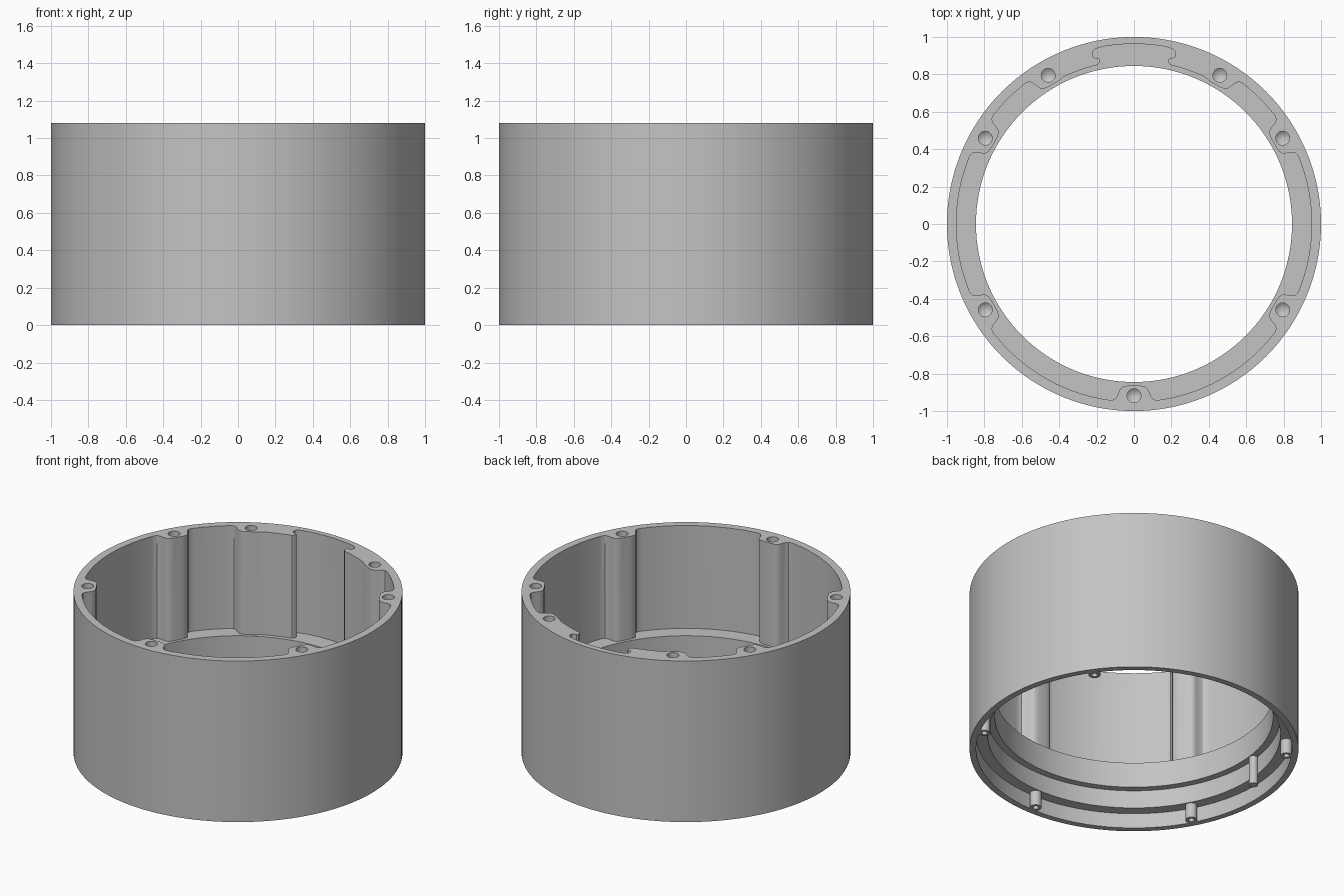
import bpy, bmesh, math
from math import sin, cos, radians, pi

if "Cube" in bpy.data.objects:
    bpy.data.objects.remove(bpy.data.objects["Cube"])

HEIGHT, LIP_TOP = 1.08, 0.39
grey = bpy.data.materials.new("light grey")
grey.diffuse_color = (0.55, 0.55, 0.55, 1)
grey.use_nodes = True
grey.node_tree.nodes["Principled BSDF"].inputs["Base Color"].default_value = grey.diffuse_color


def polar(r, deg):
    return (r * cos(radians(deg)), r * sin(radians(deg)))


def make_object(name, bm):
    bmesh.ops.recalc_face_normals(bm, faces=bm.faces)
    me = bpy.data.meshes.new(name)
    bm.to_mesh(me)
    bm.free()
    me.materials.append(grey)
    ob = bpy.data.objects.new(name, me)
    bpy.context.collection.objects.link(ob)
    return ob


def lathe(name, profile, segments, center=(0, 0)):
    """Revolve a closed (r, z) profile; points with r = 0 are welded."""
    bm = bmesh.new()
    rings = [[bm.verts.new((center[0] + r * cos(2 * pi * i / segments),
                            center[1] + r * sin(2 * pi * i / segments), z))
              for i in range(segments)] for r, z in profile]
    for a, b in zip(rings, rings[1:] + rings[:1]):
        for i in range(segments):
            j = (i + 1) % segments
            bm.faces.new((a[i], a[j], b[j], b[i]))
    bmesh.ops.remove_doubles(bm, verts=bm.verts, dist=1e-5)
    return make_object(name, bm)


def prism(name, outline, z0, z1):
    bm = bmesh.new()
    low = [bm.verts.new((x, y, z0)) for x, y in outline]
    high = [bm.verts.new((x, y, z1)) for x, y in outline]
    bm.faces.new(low[::-1])
    bm.faces.new(high)
    for i in range(len(low)):
        j = (i + 1) % len(low)
        bm.faces.new((low[i], low[j], high[j], high[i]))
    return make_object(name, bm)


def combine(target, tool, operation):
    mod = target.modifiers.new(operation, 'BOOLEAN')
    mod.operation, mod.object, mod.solver = operation, tool, 'EXACT'
    bpy.context.view_layer.objects.active = target
    bpy.ops.object.modifier_apply(modifier=mod.name)
    bpy.data.objects.remove(tool)


# Housing: outer wall, inner lip and stepped recess underneath
housing = lathe("housing", [
    (1.0, 0), (1.0, HEIGHT), (0.845, HEIGHT), (0.845, 0.22),
    (0.89, 0.22), (0.89, 0.10), (0.96, 0.10), (0.96, 0)], 128)

# Half of the screw boss outline: (sideways, radius), from wall to centre
BOSS = [(0.125, 0.942), (0.105, 0.938), (0.092, 0.925), (0.08, 0.895),
        (0.07, 0.877), (0.055, 0.867), (0.03, 0.864)]


def boss_side(deg, side):
    pts = []
    for s, r in BOSS:
        a = radians(deg)
        s *= side
        pts.append((r * cos(a) - s * sin(a), r * sin(a) + s * cos(a)))
    return pts


def wall_arc(a0, a1, r=0.95):
    n = max(2, round(abs(a1 - a0) / 2.8))
    return [polar(r, a0 + (a1 - a0) * i / n) for i in range(n + 1)]


# Right half of the pocket outline, from the rear slot down to the front boss
half = [polar(0.963, 90 - i * 2.5) for i in range(5)]
half += [(0.205, 0.937), (0.222, 0.92), (0.22, 0.895), (0.208, 0.888),
         (0.19, 0.888), (0.182, 0.878), (0.186, 0.86), (0.195, 0.85)]
half += wall_arc(76, 64.5, 0.872)
half += [polar(0.864, 62)] + boss_side(60, -1)[::-1]
half += wall_arc(51, 39) + boss_side(30, 1) + boss_side(30, -1)[::-1]
half += wall_arc(21, -21) + boss_side(-30, 1) + boss_side(-30, -1)[::-1]
half += wall_arc(-39, -81) + boss_side(-90, 1)
outline = half + [(-x, y) for x, y in half[:0:-1]]
combine(housing, prism("pocket_cutter", outline, LIP_TOP, 1.3), 'DIFFERENCE')

# Screw holes in the top of the bosses
for deg in (60, 30, -30, -90, -150, 150, 120):
    hole = lathe("hole_cutter", [(0, 1.2), (0.037, 1.2), (0.037, 0.85), (0, 0.82)],
                 24, polar(0.918, deg))
    combine(housing, hole, 'DIFFERENCE')


# Small pegs standing in the recess under the housing, each with a hole
for i, deg in enumerate((-90, -28, -152, 35, 145)):
    lathe(f"bottom_peg_{i + 1}", [(0.018, 0.0), (0.036, 0.0), (0.036, 0.105),
                                  (0.018, 0.105)], 20, polar(0.93, deg))

# Upright key on the lower inner wall
key = lathe("locating_key", [(0, 0.03), (0.028, 0.03), (0.028, 0.23), (0, 0.23)],
            20, polar(0.876, 174))

for ob in bpy.data.objects:
    ob.select_set(True)
bpy.context.view_layer.objects.active = housing
bpy.ops.object.shade_smooth_by_angle(angle=radians(30))
